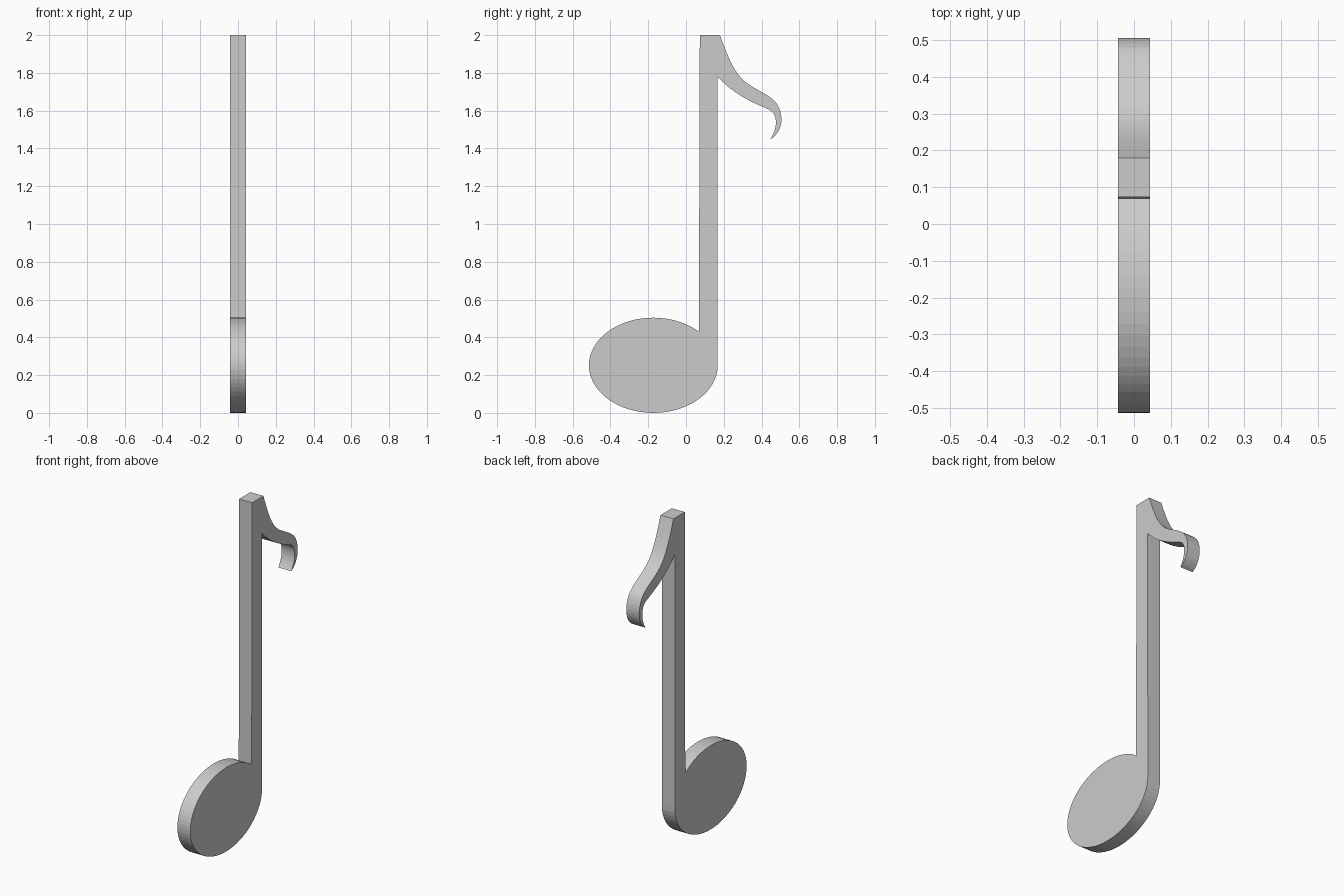
import bpy, bmesh, math
from mathutils import Vector
from mathutils.geometry import interpolate_bezier

if "Cube" in bpy.data.objects:
    bpy.data.objects.remove(bpy.data.objects["Cube"])

HALF = 0.043                      # half thickness along x


def curve(a, b, c, d, n=12):
    """Bezier points in the (y, z) plane, without the start point."""
    pts = interpolate_bezier(*[Vector((*p, 0)) for p in (a, b, c, d)], n + 1)
    return [(p.x, p.y) for p in pts[1:]]


# Note head: ellipse arc running from the stem's left side round to its right side
outline = []
for i in range(57):
    t = math.radians(45 + 315 * i / 56)
    outline.append((-0.173 + 0.341 * math.cos(t), 0.252 + 0.252 * math.sin(t)))

# Stem right side, up to the flag root
outline.append((0.167, 1.78))

# Flag underside down to the tip, then back up along the outer edge
outline += curve((0.167, 1.78), (0.26, 1.68), (0.36, 1.64), (0.439, 1.606))
outline += curve((0.439, 1.606), (0.49, 1.585), (0.485, 1.50), (0.444, 1.447))
outline += curve((0.444, 1.447), (0.50, 1.475), (0.53, 1.56), (0.48, 1.638))
outline += curve((0.48, 1.638), (0.43, 1.70), (0.34, 1.715), (0.286, 1.78))
outline += curve((0.286, 1.78), (0.25, 1.82), (0.215, 1.90), (0.18, 2.0))

# Stem top left corner
outline.append((0.073, 2.0))

# Extrude the whole silhouette through its thickness
bm = bmesh.new()
face = bm.faces.new([bm.verts.new((-HALF, y, z)) for y, z in outline])
ext = bmesh.ops.extrude_face_region(bm, geom=[face], use_keep_orig=True)
moved = [g for g in ext["geom"] if isinstance(g, bmesh.types.BMVert)]
bmesh.ops.translate(bm, verts=moved, vec=(2 * HALF, 0, 0))
bmesh.ops.recalc_face_normals(bm, faces=bm.faces)
bmesh.ops.triangulate(bm, faces=[f for f in bm.faces if len(f.verts) > 4])

mesh = bpy.data.meshes.new("eighth_note")
bm.to_mesh(mesh)
bm.free()
note = bpy.data.objects.new("eighth_note", mesh)
bpy.context.collection.objects.link(note)
